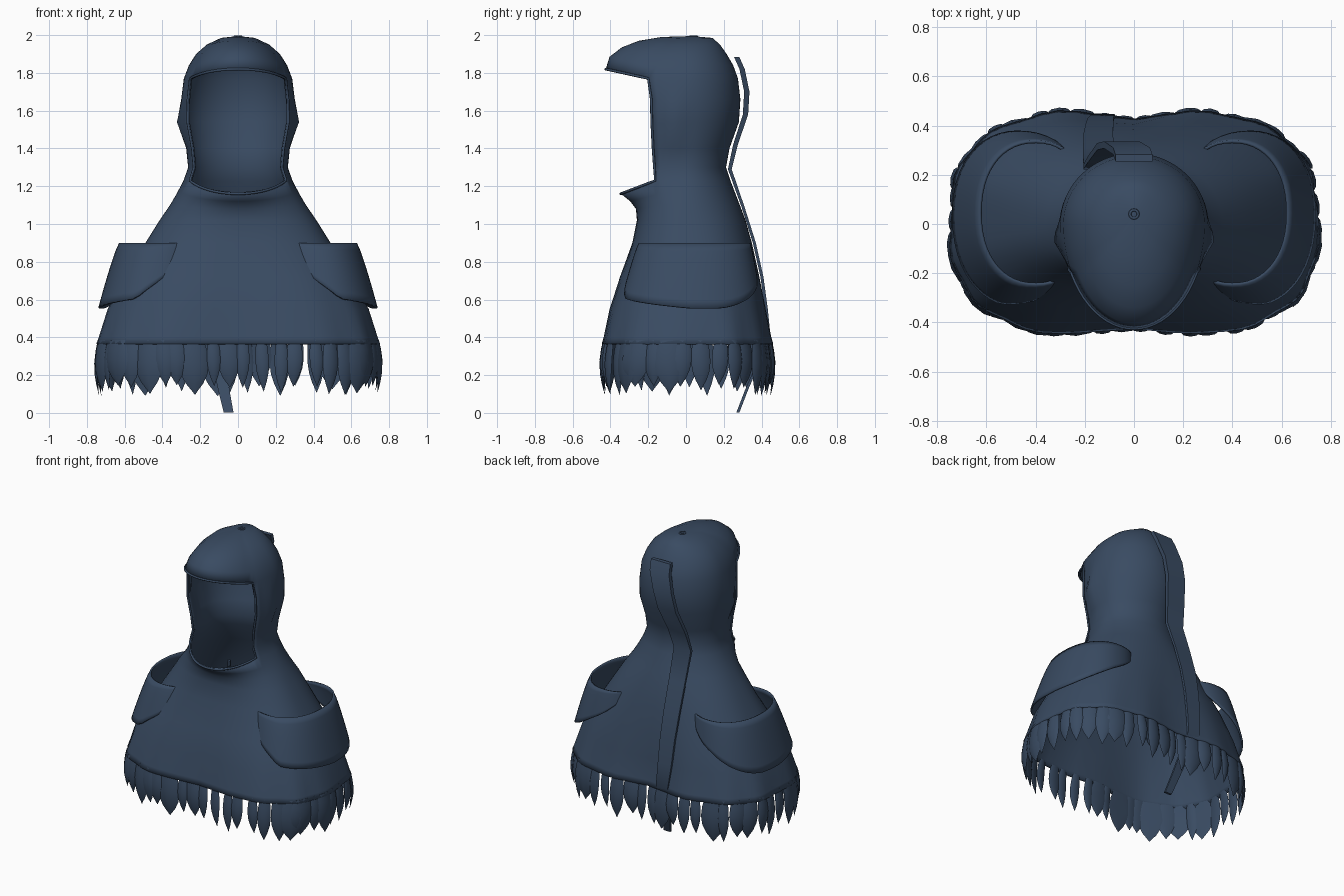
import bpy, bmesh, math, random
from math import sin, cos, pi, radians, exp

if "Cube" in bpy.data.objects:
    bpy.data.objects.remove(bpy.data.objects["Cube"])

random.seed(4)
cloth = bpy.data.materials.new("slate_blue_cloth")
cloth.diffuse_color = (0.041, 0.070, 0.122, 1)
cloth.use_nodes = True
cloth.node_tree.nodes["Principled BSDF"].inputs["Base Color"].default_value = cloth.diffuse_color


def make(name, verts, faces, thickness=0.0):
    me = bpy.data.meshes.new(name)
    me.from_pydata(verts, [], faces)
    me.materials.append(cloth)
    ob = bpy.data.objects.new(name, me)
    bpy.context.collection.objects.link(ob)
    if thickness:
        m = ob.modifiers.new("thickness", "SOLIDIFY")
        m.thickness, m.offset = thickness, -1
    return ob


def spow(v, p):
    return math.copysign(abs(v) ** p, v)


# Cape and hood rings: z, half width, front depth, back depth, squareness, front lift
RINGS = [
    (0.365, .748, .465, .475, 2.8, 0), (0.40, .735, .455, .465, 2.8, 0),
    (0.55, .69, .42, .435, 2.75, 0), (0.72, .60, .36, .40, 2.65, 0),
    (0.90, .49, .285, .35, 2.45, 0), (1.02, .415, .26, .315, 2.3, 0),
    (1.10, .36, .265, .285, 2.1, -.02), (1.16, .325, .295, .262, 2, -.04),
    (1.23, .288, .345, .235, 2, -.07), (1.30, .264, .355, .212, 2, 0),
    (1.40, .274, .37, .23, 2, 0), (1.54, .302, .385, .28, 2, 0),
    (1.66, .30, .39, .288, 2, 0), (1.77, .287, .425, .275, 2, .05),
    (1.84, .26, .405, .25, 2, .045), (1.90, .222, .34, .215, 2, .035),
    (1.95, .165, .25, .18, 2, .02), (1.985, .09, .13, .14, 2, .005)]
N, OPEN = 64, 11          # columns, and columns each side of the face opening
CHIN, BROW = 8, 13        # rings bounding the face opening


def ring_point(ring, t):
    z, rx, yf, yb, n, lift = ring
    x = rx * spow(sin(t), 2 / n)
    c = spow(cos(t), 2 / n)
    y = -c * (yf if c > 0 else yb)
    low = max(0.0, min(1.0, (0.92 - z) / 0.52))
    # waisted outline and soft folds near the hem
    y *= 1 - low * 0.09 * exp(-(x / 0.2) ** 2)
    f = 1 + low ** 2 * 0.010 * sin(13 * t + 1)
    x, y = x * f, y * f
    # ear bump
    side = math.acos(max(-1, min(1, cos(t))))
    x += math.copysign(.028, x) * exp(-((side - 1.4) / .14) ** 2 - ((z - 1.54) / .08) ** 2)
    k = cos(2 * pi * OPEN / N)
    z += lift * max(0.0, (cos(t) - k) / (1 - k))
    return (x, y, z)


verts = [ring_point(r, 2 * pi * j / N) for r in RINGS for j in range(N)]
faces = []
for i in range(len(RINGS) - 1):
    for j in range(N):
        if CHIN <= i < BROW and (j < OPEN or j >= N - OPEN):
            continue
        k = (j + 1) % N
        faces.append((i * N + j, i * N + k, (i + 1) * N + k, (i + 1) * N + j))
top = len(verts)
verts.append((0, .03, 1.995))
base = (len(RINGS) - 1) * N
faces += [(base + j, base + (j + 1) % N, top) for j in range(N)]
used = sorted({v for f in faces for v in f})
remap = {v: i for i, v in enumerate(used)}
make("hooded_cape", [verts[v] for v in used],
     [tuple(remap[v] for v in f) for f in faces], 0.012)


def tube(name, points, radius):
    """Closed round piping along a loop of points."""
    cu = bpy.data.curves.new(name, "CURVE")
    cu.dimensions = "3D"
    cu.bevel_depth, cu.bevel_resolution = radius, 2
    sp = cu.splines.new("POLY")
    sp.points.add(len(points) - 1)
    for p, co in zip(sp.points, points):
        p.co = (*co, 1)
    sp.use_cyclic_u = True
    cu.materials.append(cloth)
    ob = bpy.data.objects.new(name, cu)
    bpy.context.collection.objects.link(ob)


# Piping around the face opening
loop = [verts[CHIN * N + j % N] for j in range(-OPEN, OPEN + 1)]
loop += [verts[i * N + OPEN] for i in range(CHIN + 1, BROW)]
loop += [verts[BROW * N + j % N] for j in range(OPEN, -OPEN - 1, -1)]
loop += [verts[i * N + N - OPEN] for i in range(BROW - 1, CHIN, -1)]
tube("face_opening_trim", loop, 0.007)

# Small eyelet on the crown
tube("crown_eyelet", [(.017 * cos(a * pi / 6), .04 + .017 * sin(a * pi / 6), 1.993)
                      for a in range(12)], 0.006)

# Shoulder flaps: flared pouches open at the top, ends tucked into the cape, mirrored
COLS, ROWS = 36, 8
pv, pf = [], []
for i in range(ROWS + 1):
    v = i / ROWS                       # 0 at the lower edge, 1 at the rim
    for j in range(COLS + 1):
        deg = -125 + 250 * j / COLS
        a = radians(deg)
        back = max(0.0, (deg - 20) / 80)
        front = max(0.0, min(1.0, -deg / 70))
        tuck = max(0.0, (-deg - 72) / 50)
        zb = min(.86, .555 + .05 * front + .20 * back ** 1.6 + .22 * tuck)
        z = zb + (.90 - zb) * v
        flare = ((.90 - z) / .345) ** .85
        e = 2 / 2.2
        x = .40 + .06 * flare + (.23 + .05 * flare) * spow(cos(a), e)
        y = .045 - .02 * flare + (.295 + .085 * flare) * spow(sin(a), e)
        pv.append((x, y, z))
W = COLS + 1
for i in range(ROWS):
    for j in range(COLS):
        q = i * W + j
        pf.append((q, q + 1, q + W + 1, q + W))
flap = make("shoulder_flaps", pv, pf, 0.012)
flap.modifiers.new("mirror", "MIRROR")

# Feather fringe: pointed leaves spread evenly along the hem
hem = [ring_point(RINGS[0], 2 * pi * j / 720) for j in range(720)]
lens = [0.0]
for j in range(720):
    lens.append(lens[-1] + math.dist(hem[j], hem[(j + 1) % 720]))
COUNT, SIDES = 46, 8
PROFILE = [(0, .75), (.2, .92), (.42, 1), (.62, .88), (.8, .56), (.93, .2), (1, .02)]
fv, ff = [], []
for n in range(COUNT):
    d = (n + random.uniform(.35, .65)) / COUNT * lens[-1]
    j = next(k for k in range(720) if lens[k + 1] >= d)
    p, q0, q1 = hem[j], hem[j - 12], hem[(j + 12) % 720]
    tx, ty = q1[0] - q0[0], q1[1] - q0[1]
    m = math.hypot(tx, ty)
    tx, ty = tx / m, ty / m
    nx, ny = ty, -tx
    half = random.choice((.036, .044, .052, .06, .082))
    tip = random.uniform(.09, .15)
    lean = random.uniform(-.015, .015)
    b = len(fv)
    for s, w in PROFILE:
        for k in range(SIDES):
            a = 2 * pi * k / SIDES
            u = half * w * cos(a) + lean * s
            o = .010 * w * sin(a) - .014 + .016 * sin(pi * s) - 1.8 * (half * w * cos(a)) ** 2
            fv.append((p[0] + tx * u + nx * o, p[1] + ty * u + ny * o,
                       .385 + (tip - .385) * s))
    for i in range(len(PROFILE) - 1):
        for k in range(SIDES):
            r, k2 = b + i * SIDES, (k + 1) % SIDES
            ff.append((r + k, r + SIDES + k, r + SIDES + k2, r + k2))
    ff.append(tuple(range(b, b + SIDES)))
    e = b + (len(PROFILE) - 1) * SIDES
    ff.append(tuple(range(e + SIDES - 1, e - 1, -1)))
make("feather_fringe", fv, ff)

# Back ribbon: x, y, z, half width
PATH = [(.0, .268, 1.885, .075), (-.01, .297, 1.82, .075), (-.05, .322, 1.70, .072),
        (-.08, .315, 1.58, .07), (-.12, .262, 1.42, .068), (-.14, .232, 1.29, .066),
        (-.145, .302, 1.09, .062), (-.145, .362, .90, .06), (-.14, .402, .72, .056),
        (-.135, .425, .55, .052), (-.125, .44, .40, .046), (-.10, .385, .27, .036),
        (-.075, .32, .12, .03), (-.05, .275, .003, .026)]
rv, rf = [], []
for x, y, z, h in PATH:
    t = .008 + .006 * max(0, min(1, (z - 1.2) / .3))
    rv += [(x - h, y - t, z), (x + h, y - t, z), (x + h, y + t, z), (x - h, y + t, z)]
for i in range(len(PATH) - 1):
    for k in range(4):
        a, c = 4 * i + k, 4 * i + (k + 1) % 4
        rf.append((a, a + 4, c + 4, c))
e = 4 * (len(PATH) - 1)
rf += [(0, 1, 2, 3), (e + 3, e + 2, e + 1, e)]
make("back_ribbon", rv, rf)

# Consistent normals on the closed parts, smooth shading with crisp edges
for name in ("feather_fringe", "back_ribbon"):
    me = bpy.data.objects[name].data
    bm = bmesh.new()
    bm.from_mesh(me)
    bmesh.ops.recalc_face_normals(bm, faces=bm.faces)
    bm.to_mesh(me)
    bm.free()
bpy.ops.object.select_all(action="DESELECT")
for ob in bpy.context.collection.objects:
    if ob.type == "MESH":
        ob.select_set(True)
        bpy.context.view_layer.objects.active = ob
bpy.ops.object.shade_smooth_by_angle(angle=radians(40))
